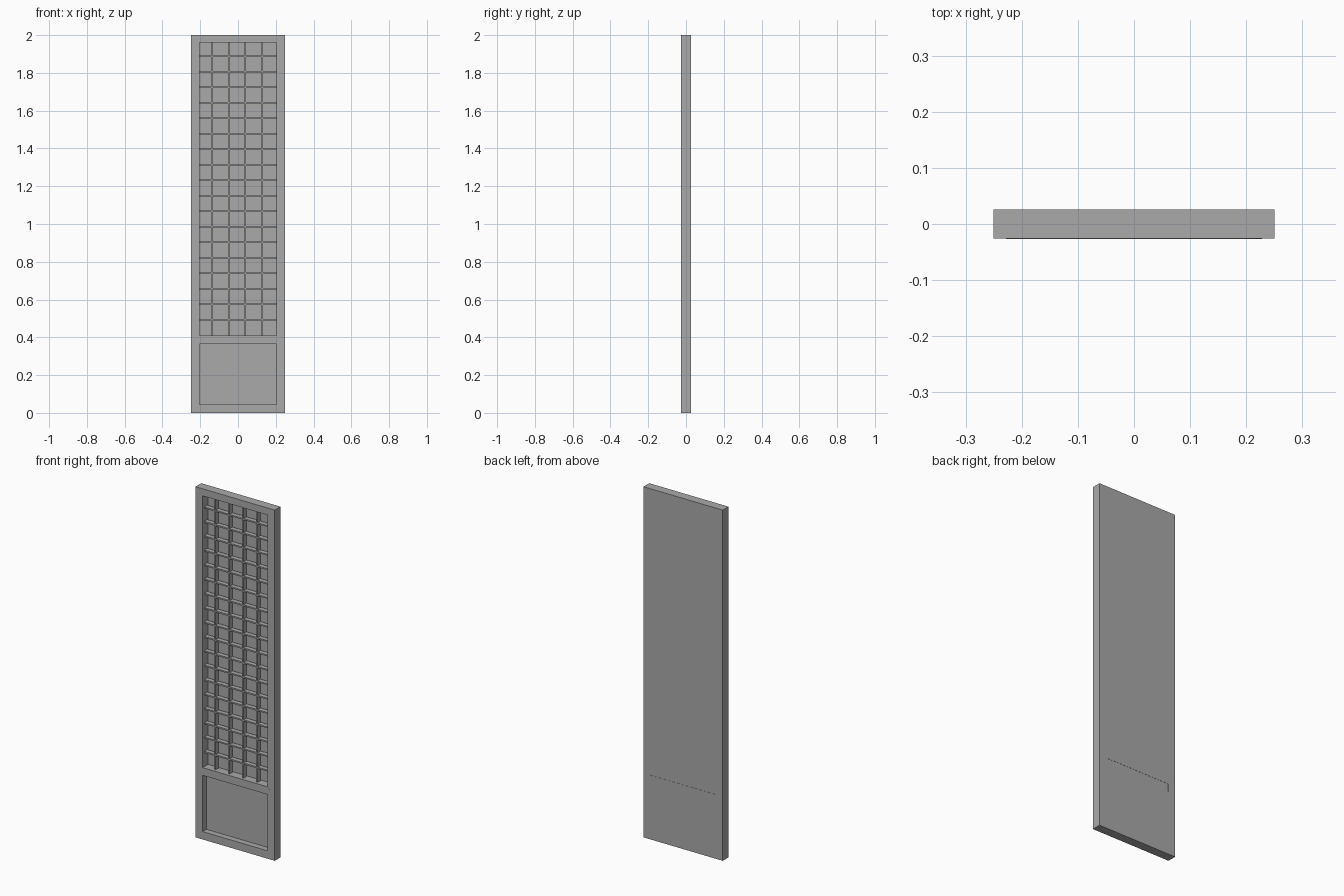
import bpy

cube = bpy.data.objects.get("Cube")
if cube:
    bpy.data.objects.remove(cube)

grey = bpy.data.materials.new("plain_grey")
grey.use_nodes = True
COLOUR = (0.4, 0.4, 0.4, 1)
grey.diffuse_color = COLOUR
grey.node_tree.nodes["Principled BSDF"].inputs["Base Color"].default_value = COLOUR

FRONT, BACK = -0.026, 0.026
HALF, INNER = 0.25, 0.205


def prism(name, outline, y0, y1):
    """Extrude an outline in the xz plane from y0 to y1."""
    n = len(outline)
    verts = [(x, y, z) for y in (y0, y1) for x, z in outline]
    faces = [tuple(range(n)), tuple(range(2 * n - 1, n - 1, -1))]
    faces += [(i, i + n, (i + 1) % n + n, (i + 1) % n) for i in range(n)]
    mesh = bpy.data.meshes.new(name)
    mesh.from_pydata(verts, [], faces)
    mesh.materials.append(grey)
    obj = bpy.data.objects.new(name, mesh)
    bpy.context.collection.objects.link(obj)
    return obj


def box(name, x0, x1, z0, z1, y0=FRONT, y1=BACK):
    return prism(name, [(x0, z0), (x1, z0), (x1, z1), (x0, z1)], y0, y1)


# Outer frame
box("right_stile", -HALF, -INNER, 0, 2)
box("left_stile", INNER, HALF, 0, 2)
box("bottom_rail", -INNER, INNER, 0, 0.045)
box("top_rail", -INNER, INNER, 1.96, 2)

# Middle rail with pointed ends let into the stiles
prism("middle_rail", [(-INNER, 0.366), (INNER, 0.366), (0.228, 0.388),
                      (INNER, 0.41), (-INNER, 0.41), (-0.228, 0.388)],
      FRONT - 0.0005, BACK - 0.001)

# Backing panels
box("lower_panel", -INNER, INNER, 0.045, 0.366, 0.008, BACK)
box("upper_panel", -INNER, INNER, 0.41, 1.96, 0.022, BACK)

# Lattice
BAR = 0.004
for i in range(4):
    x = -0.138 + i * 0.0885
    box(f"lattice_upright_{i + 1}", x - BAR, x + BAR, 0.41, 1.96, -0.01, 0.016)
for i in range(18):
    z = 0.493 + i * 0.082
    box(f"lattice_crossbar_{i + 1}", -INNER, INNER, z - BAR, z + BAR, -0.011, 0.015)
